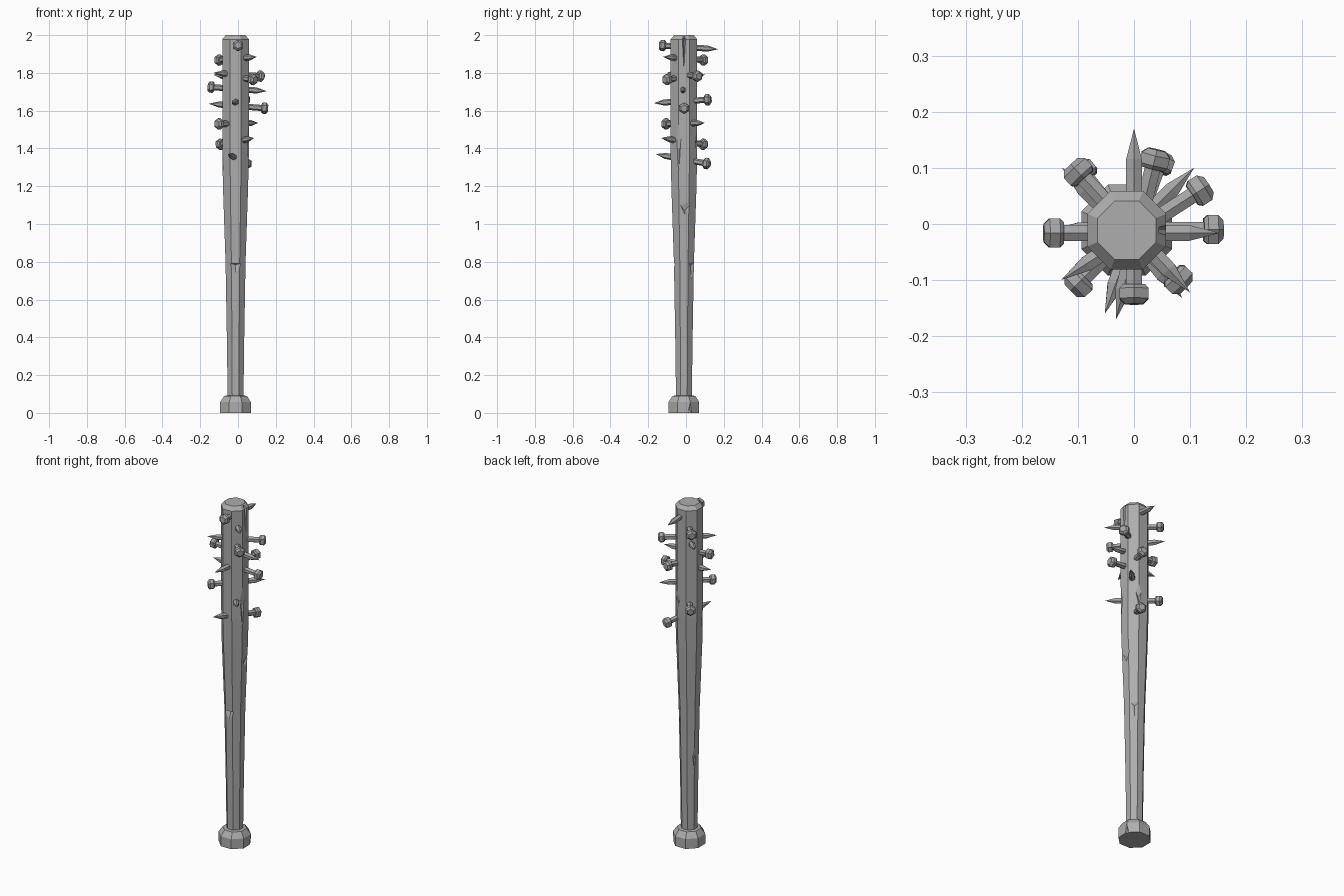
import bpy, bmesh
from math import cos, sin, pi, radians
from mathutils import Vector

if "Cube" in bpy.data.objects:
    bpy.data.objects.remove(bpy.data.objects["Cube"], do_unlink=True)

AXIS = Vector((-0.013, -0.011, 0))


def material(name, value):
    mat = bpy.data.materials.new(name)
    mat.use_nodes = True
    colour = (value, value, value, 1)
    mat.diffuse_color = colour
    mat.node_tree.nodes["Principled BSDF"].inputs["Base Color"].default_value = colour
    return mat


def to_object(bm, name, mat=None):
    bmesh.ops.recalc_face_normals(bm, faces=bm.faces)
    mesh = bpy.data.meshes.new(name)
    bm.to_mesh(mesh)
    bm.free()
    obj = bpy.data.objects.new(name, mesh)
    bpy.context.collection.objects.link(obj)
    if mat:
        mesh.materials.append(mat)
    return obj


def lathe(name, profile, sides, mat):
    """Faceted solid around z; profile holds (apothem, height) pairs."""
    bm = bmesh.new()
    rings = []
    for apothem, z in profile:
        r = apothem / cos(pi / sides)
        angles = [(i + 0.5) * 2 * pi / sides for i in range(sides)]
        rings.append([bm.verts.new((r * cos(a), r * sin(a), z)) for a in angles])
    for low, high in zip(rings, rings[1:]):
        for i in range(sides):
            j = (i + 1) % sides
            bm.faces.new((low[i], low[j], high[j], high[i]))
    bm.faces.new(rings[0][::-1])
    bm.faces.new(rings[-1])
    bmesh.ops.remove_doubles(bm, verts=bm.verts, dist=0.0002)
    return to_object(bm, name, mat)


wood = material("worn grey wood", 0.42)
steel = material("dull grey steel", 0.37)

# Bat: knob, handle, barrel and chamfered end in one profile
bat = lathe("bat_body", [
    (0.081, 0), (0.081, 0.058), (0.06, 0.09), (0.042, 0.092), (0.046, 0.4),
    (0.053, 0.8), (0.066, 1.18), (0.07, 1.35), (0.07, 1.978), (0.052, 2.0),
], 8, wood)
bat.location = AXIS


# Chips and cracks: small tetrahedra cut out of the wood
def chip(angle, z, surface, width, up, down, depth):
    a = radians(angle)
    out = Vector((cos(a), sin(a), 0))
    side = Vector((-sin(a), cos(a), 0))
    tip = AXIS + out * (surface - depth) + Vector((0, 0, z))
    rim = [out * depth + side * width + Vector((0, 0, up)),
           out * depth - side * width + Vector((0, 0, up)),
           out * depth - Vector((0, 0, down))]
    bm = bmesh.new()
    for p in [tip] + [tip + 2 * v for v in rim]:
        bm.verts.new(p)
    bmesh.ops.convex_hull(bm, input=bm.verts)
    cutter = to_object(bm, "chip_cutter")
    cutter.hide_render = True
    cut = bat.modifiers.new("chip", "BOOLEAN")
    cut.operation = "DIFFERENCE"
    cut.solver = "EXACT"
    cut.object = cutter
    bpy.context.view_layer.objects.active = bat
    bpy.ops.object.modifier_apply(modifier=cut.name)
    bpy.data.objects.remove(cutter, do_unlink=True)


for args in [
    (-90, 0.785, 0.052, 0.036, 0.006, 0.045, 0.016),   # front notch
    (0, 1.96, 0.07, 0.012, 0.08, 0.14, 0.022),         # crack at the end
    (22, 0.02, 0.086, 0.014, -0.03, -0.03, 0.012),     # knob chip
    (5, 1.07, 0.062, 0.025, 0.03, 0.02, 0.007),
    (67, 1.42, 0.075, 0.03, 0.07, 0.05, 0.01),
    (50, 0.78, 0.054, 0.025, 0.02, 0.1, 0.009),
    (-22, 1.4, 0.075, 0.025, 0.12, 0.14, 0.008),
    (158, 0.5, 0.051, 0.02, 0.06, 0.06, 0.007),
    (202, 1.3, 0.073, 0.02, 0.08, 0.1, 0.006),
]:
    chip(*args)


# Nails driven right through the barrel, from head centre to point
def nail(number, head, point):
    head, point = Vector(head), Vector(point)
    length = (point - head).length
    obj = lathe(f"nail_{number}", [
        (0.016, -0.018), (0.026, -0.008), (0.026, 0.01), (0.02, 0.017),
        (0.014, 0.017), (0.014, length - 0.055), (0.00005, length),
    ], 6, steel)
    obj.rotation_mode = "QUATERNION"
    obj.rotation_quaternion = (point - head).to_track_quat("Z", "Y")
    obj.location = head


for n, (head, point) in enumerate([
    ((0, -0.125, 1.945), (0, 0.17, 1.925)),
    ((-0.1, 0.093, 1.868), (0.1, -0.122, 1.885)),
    ((0.118, 0.06, 1.783), (-0.13, -0.1, 1.8)),
    ((0.08, -0.1, 1.765), (-0.128, 0.1, 1.79)),
    ((-0.143, -0.016, 1.725), (0.153, -0.016, 1.703)),
    ((0.141, -0.01, 1.613), (-0.155, -0.012, 1.637)),
    ((0.037, 0.115, 1.658), (-0.032, -0.17, 1.64)),
    ((-0.1, -0.106, 1.53), (0.107, 0.1, 1.535)),
    ((-0.093, 0.092, 1.422), (0.086, -0.132, 1.455)),
    ((0.045, 0.11, 1.32), (-0.052, -0.16, 1.37)),
], 1):
    nail(n, head, point)
